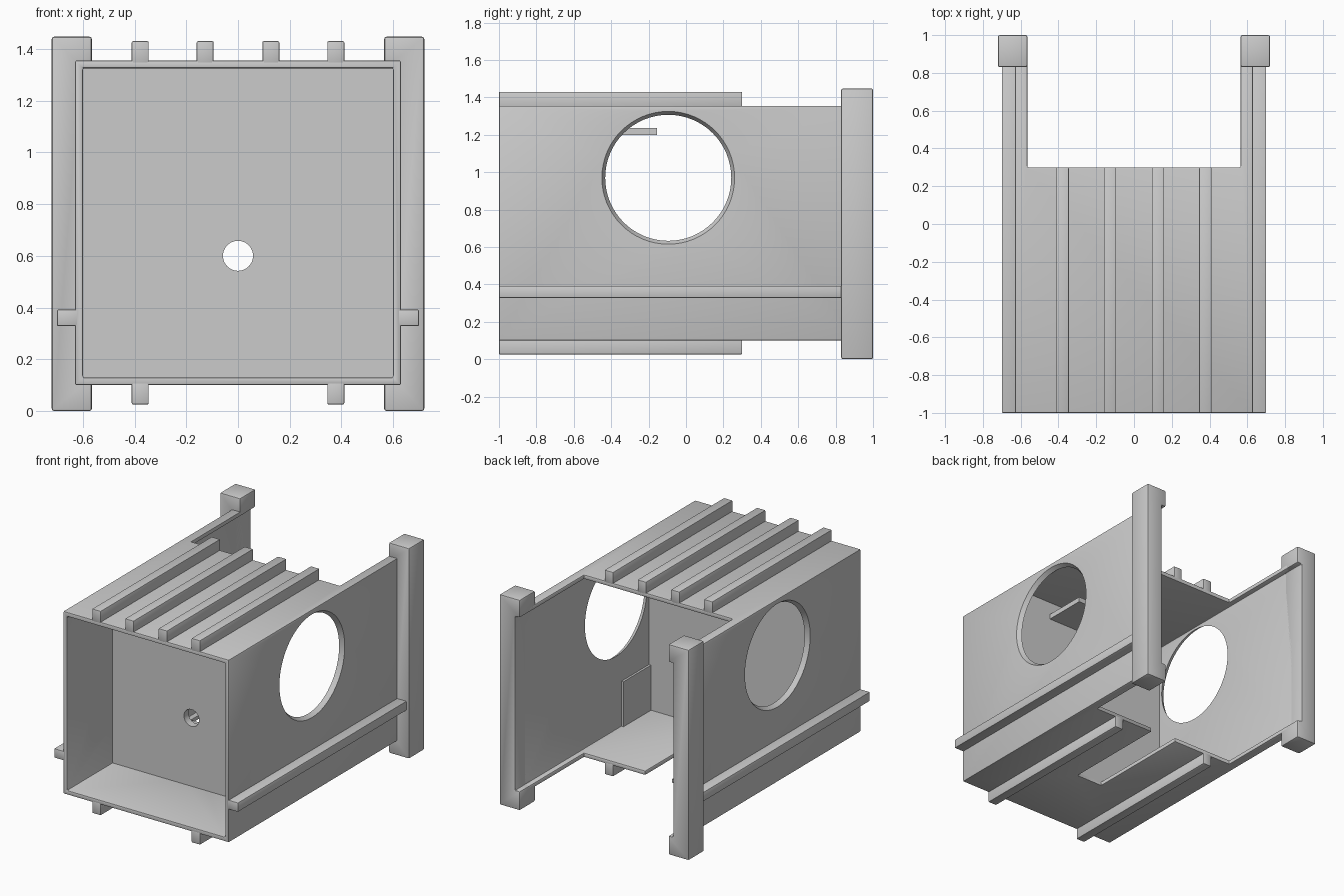
import bpy
import math

old = bpy.data.objects.get("Cube")
if old:
    bpy.data.objects.remove(old, do_unlink=True)

grey = bpy.data.materials.new("plain grey")
grey.use_nodes = True
grey.diffuse_color = (0.6, 0.6, 0.6, 1)
grey.node_tree.nodes["Principled BSDF"].inputs["Base Color"].default_value = (0.6, 0.6, 0.6, 1)


def apply(obj, mod):
    bpy.ops.object.select_all(action="DESELECT")
    obj.select_set(True)
    bpy.context.view_layer.objects.active = obj
    bpy.ops.object.modifier_apply(modifier=mod.name)


def bevel(obj, width):
    mod = obj.modifiers.new("soft_edges", "BEVEL")
    mod.width = width
    mod.segments = 2
    mod.limit_method = "ANGLE"
    apply(obj, mod)


def box(name, x, y, z, edge=0.0):
    """Box from (low, high) pairs on each axis."""
    bpy.ops.mesh.primitive_cube_add(size=1)
    obj = bpy.context.object
    obj.name = name
    for v in obj.data.vertices:
        v.co = [lo + (c + 0.5) * (hi - lo) for c, (lo, hi) in zip(v.co, (x, y, z))]
    obj.data.materials.append(grey)
    if edge:
        bevel(obj, edge)
    return obj


def cut(obj, cutter):
    cutter.hide_render = True
    mod = obj.modifiers.new("cut", "BOOLEAN")
    mod.operation = "DIFFERENCE"
    mod.solver = "EXACT"
    mod.object = cutter
    apply(obj, mod)
    bpy.data.objects.remove(cutter, do_unlink=True)


def mirrored(x, side):
    return tuple(sorted((x[0] * side, x[1] * side)))


FRONT, ROOF_END, POST = -1.0, 0.3, 0.83
LOW, HIGH = 0.10, 1.355
OUT, INN, LIP = 0.63, 0.60, 0.565

# Open casing: a tube with a wide opening in the roof and floor at the back
casing = box("casing", (-OUT, OUT), (FRONT, 0.9), (LOW, HIGH))
cut(casing, box("hollow", (-INN, INN), (-2, 2), (LOW + 0.03, HIGH - 0.03)))
cut(casing, box("back_opening", (-LIP, LIP), (ROOF_END, 2), (-1, 2)))
cut(casing, box("floor_slot", (-0.1, 0.1), (-0.455, 0.5), (0, 0.2)))
bevel(casing, 0.007)

# Tapered round windows in both side walls
for side in (-1, 1):
    bpy.ops.mesh.primitive_cone_add(vertices=64, radius1=0.331, radius2=0.361, depth=0.05,
                                    location=(side * 0.615, -0.095, 0.97),
                                    rotation=(0, side * math.pi / 2, 0))
    cut(casing, bpy.context.object)

# Inner partition with a small round hole
partition = box("partition", (-0.61, 0.61), (-0.505, -0.455), (0.115, 1.34))
bpy.ops.mesh.primitive_cylinder_add(vertices=48, radius=0.058, depth=0.4,
                                    location=(0, -0.48, 0.6), rotation=(math.pi / 2, 0, 0))
cut(partition, bpy.context.object)

# Shelf behind the partition
box("inner_shelf", (-0.34, 0.34), (-0.47, -0.155), (1.2, 1.235))

# Roof runners and floor runners
for i, x in enumerate((-0.378, -0.127, 0.127, 0.378)):
    across = (x - 0.033, x + 0.033)
    box(f"roof_runner_{i + 1}", across, (FRONT, ROOF_END), (HIGH - 0.015, 1.43), 0.006)
    if i in (0, 3):
        box(f"floor_runner_{i + 1}", across, (FRONT, ROOF_END), (0.025, LOW + 0.015), 0.006)

for name, side in (("left", 1), ("right", -1)):
    # Side rail and low plate on the inside of the wall
    box(name + "_side_rail", mirrored((0.615, 0.70), side), (FRONT, 0.85), (0.328, 0.392), 0.006)
    box(name + "_inner_plate", mirrored((0.585, 0.61), side), (-0.47, -0.155), (0.115, 0.44))
    # Back post, flush with the wall inside, with a jutting cap and foot
    post = box(name + "_post", mirrored((LIP, 0.72), side), (POST, 1.0), (0, 1.447))
    cut(post, box("post_recess", mirrored((0.4, INN), side), (0.5, 1.5), (0.13, 1.325)))
    bevel(post, 0.009)

# Smooth shading with sharp edges kept
bpy.ops.object.select_all(action="DESELECT")
for obj in bpy.context.scene.objects:
    if obj.type == "MESH" and obj.data.materials and obj.data.materials[0] == grey:
        obj.select_set(True)
        bpy.context.view_layer.objects.active = obj
bpy.ops.object.shade_smooth_by_angle(angle=math.radians(30))
